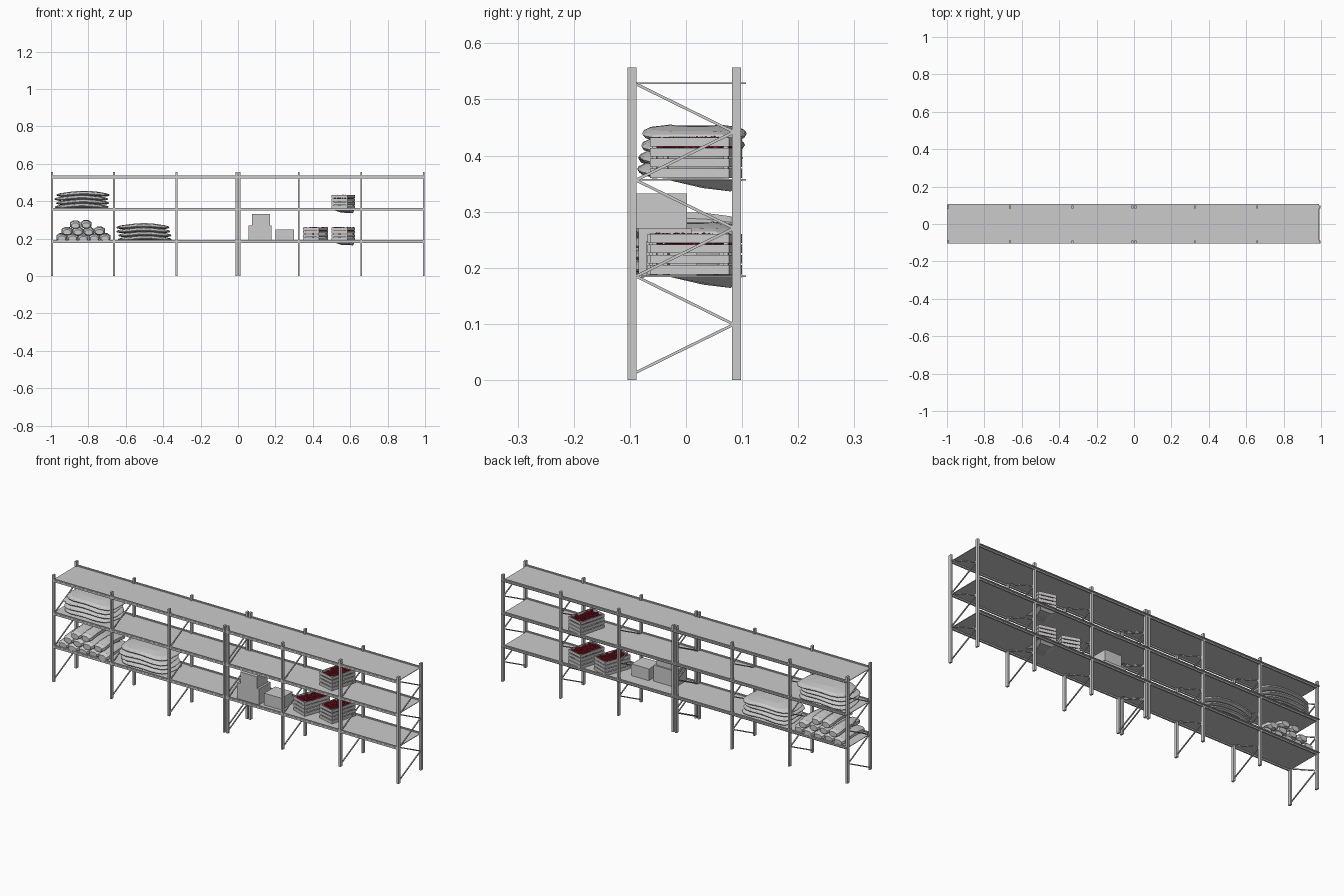
import bpy, bmesh, math, random
from mathutils import Matrix, Vector

random.seed(4)
if "Cube" in bpy.data.objects:
    bpy.data.objects.remove(bpy.data.objects["Cube"])


def material(name, rgb):
    m = bpy.data.materials.new(name)
    m.use_nodes = True
    m.diffuse_color = (*rgb, 1)
    m.node_tree.nodes["Principled BSDF"].inputs["Base Color"].default_value = (*rgb, 1)
    return m


GREY = material("light grey", (0.6, 0.6, 0.6))
RED = material("apple red", (0.3, 0.01, 0.02))


def finish(name, bm, mat):
    bmesh.ops.recalc_face_normals(bm, faces=bm.faces)
    me = bpy.data.meshes.new(name)
    bm.to_mesh(me)
    bm.free()
    me.materials.append(mat)
    ob = bpy.data.objects.new(name, me)
    bpy.context.collection.objects.link(ob)
    return ob


def box(bm, lo, hi, frame=Matrix()):
    lo, hi = Vector(lo), Vector(hi)
    size = Matrix.Diagonal((*(hi - lo), 1))
    bmesh.ops.create_cube(bm, size=1, matrix=frame @ Matrix.Translation((lo + hi) / 2) @ size)


def bar(bm, a, b, thick):
    a, b = Vector(a), Vector(b)
    turn = (b - a).to_track_quat('Z', 'Y').to_matrix().to_4x4()
    size = Matrix.Diagonal((thick, thick, (b - a).length, 1))
    bmesh.ops.create_cube(bm, size=1, matrix=Matrix.Translation((a + b) / 2) @ turn @ size)


def loft(bm, rings):
    loops = [[bm.verts.new(p) for p in r] for r in rings]
    n = len(loops[0])
    for a, b in zip(loops, loops[1:]):
        for i in range(n):
            bm.faces.new((a[i], a[(i + 1) % n], b[(i + 1) % n], b[i]))
    bm.faces.new(loops[0][::-1])
    bm.faces.new(loops[-1])


# Rack frames: upright pairs joined by zigzag braces
SHELVES = (0.185, 0.357, 0.529)
FRAMES = (-0.995, -0.662, -0.329, -0.009, 0.009, 0.325, 0.659, 0.993)
posts, braces = bmesh.new(), bmesh.new()
for x in FRAMES:
    for y in (-0.096, 0.09):
        box(posts, (x - 0.005, y - 0.008, 0), (x + 0.005, y + 0.008, 0.557))
    for k in range(6):
        z = 0.014 + k * 0.0857
        y = -0.088 if k % 2 == 0 else 0.084
        bar(braces, (x, y, z), (x, -0.004 - y, z + 0.0845), 0.005)
finish("uprights", posts, GREY)
finish("braces", braces, GREY)

# Shelf boards with front and back beams
boards, beams = bmesh.new(), bmesh.new()
for z in SHELVES:
    box(boards, (-0.998, -0.104, z - 0.0015), (0.988, 0.107, z + 0.0015))
    for y in (-0.099, 0.093):
        box(beams, (-0.995, y - 0.004, z - 0.008), (0.993, y + 0.004, z + 0.007))
finish("shelf_boards", boards, GREY)
finish("shelf_beams", beams, GREY)

# Cardboard boxes
for name, lo, hi in (
    ("large_box", (0.055, -0.085, 0.186), (0.18, 0.01, 0.27)),
    ("top_box", (0.075, -0.088, 0.27), (0.17, 0.002, 0.332)),
    ("small_box", (0.2, -0.07, 0.186), (0.3, 0.02, 0.248)),
):
    bm = bmesh.new()
    box(bm, lo, hi)
    finish(name, bm, GREY)


# Flat sacks: squarish pillows with a pinched seam and a soft wave
def sack(bm, cx, cy, z, thick, shift):
    rings = []
    for height, scale in ((0, 0.45), (0.08, 0.84), (0.3, 0.97), (0.5, 1), (0.7, 0.97), (0.92, 0.84), (1.06, 0.45)):
        ring = []
        for i in range(24):
            a = math.tau * i / 24
            c, s = math.cos(a), math.sin(a)
            r = scale / (abs(c) ** 3.5 + abs(s) ** 3.5) ** (1 / 3.5) * (1 + 0.025 * math.sin(3 * a + shift))
            x, y = 0.142 * r * c, 0.092 * r * s
            wave = 0.005 * math.sin(x * 22 + 1.5) - 0.25 * y * y
            ring.append((cx + x, cy + y, z + thick * height + wave))
        rings.append(ring)
    loft(bm, rings)


for name, cx, cy, z in (("upper_sacks", -0.832, 0.012, 0.362), ("lower_sacks", -0.502, 0.0, 0.189)):
    bm = bmesh.new()
    for k in range(4):
        sack(bm, cx + random.uniform(-0.007, 0.007), cy + random.uniform(-0.006, 0.006),
             z + k * 0.0215, 0.023, k * 1.7)
    finish(name, bm, GREY)

# Pile of rolled bags, bending over from front to back
bm = bmesh.new()
for row, (count, start) in enumerate(((5, -0.943), (4, -0.914), (2, -0.88))):
    for k in range(count):
        cx = start + k * 0.058 + (0.01 if row == 2 else 0)
        cz = 0.204 + row * 0.035 + random.uniform(-0.002, 0.003)
        cy = random.uniform(-0.008, 0.002)
        rings = []
        for t, scale in ((-1, 0.72), (-0.85, 1), (-0.4, 1), (0, 1), (0.4, 1), (0.85, 1), (1, 0.72)):
            rings.append([(cx + 0.031 * scale * math.cos(math.tau * (i + 0.5) / 8),
                           cy + 0.096 * t,
                           cz + 0.004 - 0.01 * t * t + 0.02 * scale * math.sin(math.tau * (i + 0.5) / 8))
                          for i in range(8)])
        loft(bm, rings)
finish("rolled_bags", bm, GREY)

# Slatted crates filled with apples
W, D, H = 0.045, 0.073, 0.074


def crate(name, cx, cy, z, degrees):
    frame = Matrix.Translation((cx, cy, z)) @ Matrix.Rotation(math.radians(degrees), 4, 'Z')
    bm = bmesh.new()
    box(bm, (-W, -D, 0.001), (W, D, 0.005), frame)
    for k in range(4):
        lo, hi = 0.002 + k * 0.0185, 0.0175 + k * 0.0185
        for s in (-1, 1):
            x0, x1 = sorted((s * W, s * (W - 0.003)))
            y0, y1 = sorted((s * D, s * (D - 0.003)))
            box(bm, (x0, -D, lo), (x1, D, hi), frame)
            box(bm, (-W, y0, lo), (W, y1, hi), frame)
    for sx in (-1, 1):
        for sy in (-1, 1):
            x0, x1 = sorted((sx * (W - 0.003), sx * (W - 0.011)))
            y0, y1 = sorted((sy * (D - 0.003), sy * (D - 0.011)))
            box(bm, (x0, y0, 0), (x1, y1, H), frame)
    finish(name, bm, GREY)

    # Apples heaped just under the rim
    bm = bmesh.new()
    box(bm, (0.005 - W, 0.005 - D, 0.045), (W - 0.005, D - 0.005, 0.055), frame)
    for i in range(6):
        for j in range(10):
            p = Vector(((i - 2.5) * 0.0132, (j - 4.5) * 0.0132, 0.06 + random.uniform(-0.004, 0.008)))
            p.x += random.uniform(-0.002, 0.002)
            bmesh.ops.create_icosphere(bm, subdivisions=1, radius=0.0085, matrix=frame @ Matrix.Translation(p))
    finish(name + "_apples", bm, RED)


crate("left_crate", 0.415, 0.015, 0.187, -20)
crate("right_crate", 0.562, 0.018, 0.187, -15)
crate("upper_crate", 0.562, 0.018, 0.359, -15)

# Sagging lumps under the boards beneath two crates
for name, z in (("lower_sag", 0.184), ("upper_sag", 0.356)):
    bm = bmesh.new()
    loft(bm, [[(0.5, -0.03, z), (0.61, -0.03, z), (0.625, 0.095, z), (0.52, 0.1, z)],
              [(0.535, 0.03, z - 0.012), (0.59, 0.03, z - 0.014), (0.615, 0.08, z - 0.02), (0.55, 0.08, z - 0.017)]])
    finish(name, bm, GREY)
